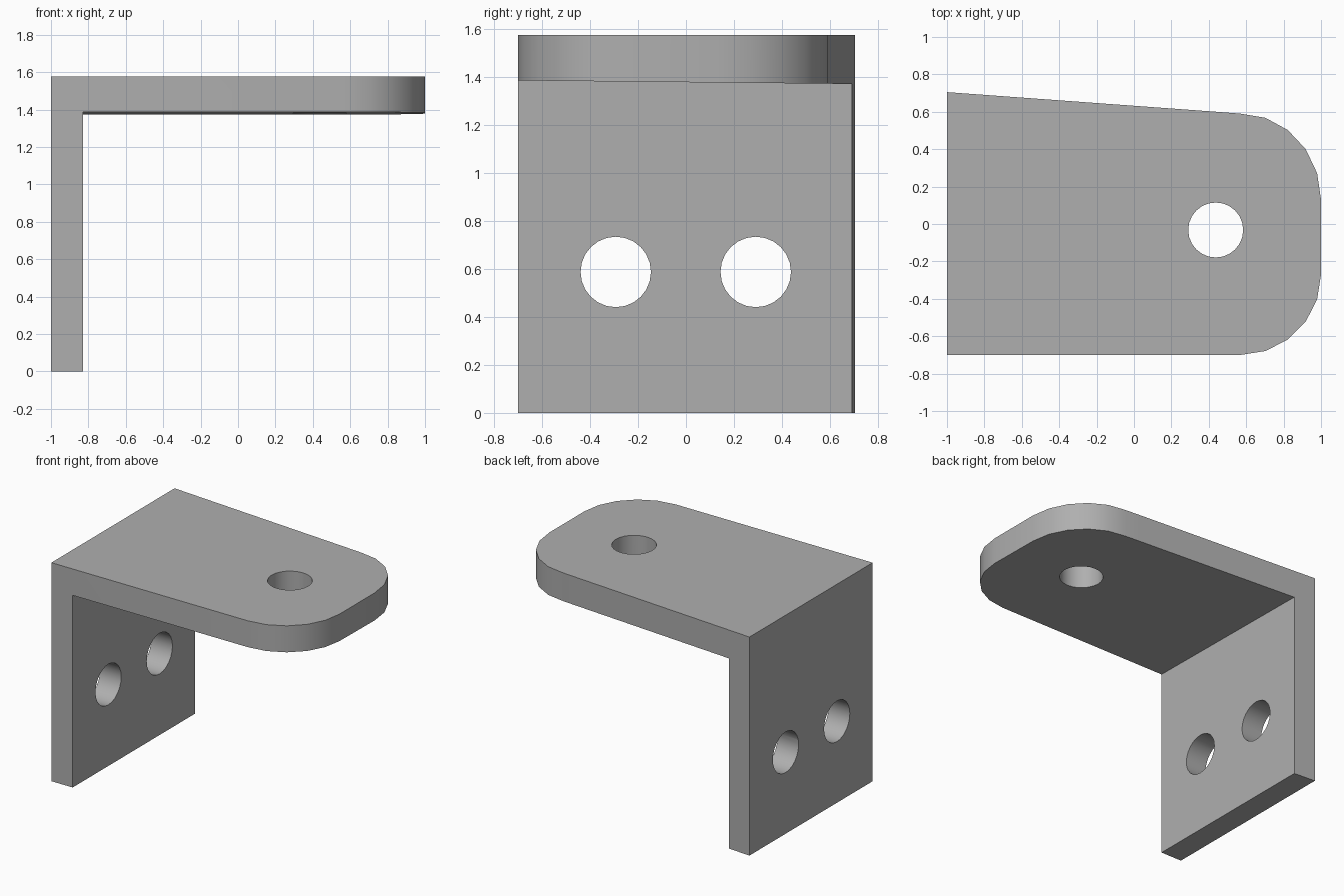
import bpy, bmesh, math
from mathutils import Matrix

default = bpy.data.objects.get("Cube")
if default:
    bpy.data.objects.remove(default, do_unlink=True)

TOP = 1.577        # upper face of the shelf
LEG_X = -0.83      # inner face of the upright leg
HOLE_R = 0.147

steel = bpy.data.materials.new("plain_grey")
steel.use_nodes = True
grey = (0.43, 0.43, 0.43, 1)
steel.diffuse_color = grey
steel.node_tree.nodes["Principled BSDF"].inputs["Base Color"].default_value = grey


def add_object(name, bm):
    bmesh.ops.recalc_face_normals(bm, faces=bm.faces)
    mesh = bpy.data.meshes.new(name)
    bm.to_mesh(mesh)
    bm.free()
    mesh.materials.append(steel)
    obj = bpy.data.objects.new(name, mesh)
    bpy.context.collection.objects.link(obj)
    return obj


def prism(name, profile, direction):
    """Extrude a closed 3D profile along a direction."""
    bm = bmesh.new()
    face = bm.faces.new([bm.verts.new(p) for p in profile])
    result = bmesh.ops.extrude_face_region(bm, geom=[face], use_keep_orig=True)
    moved = [g for g in result["geom"] if isinstance(g, bmesh.types.BMVert)]
    bmesh.ops.translate(bm, verts=moved, vec=direction)
    return add_object(name, bm)


def drill(name, centre, axis):
    """Round cutter along the x or z axis."""
    bm = bmesh.new()
    turn = Matrix.Rotation(math.pi / 2, 4, "Y") if axis == "X" else Matrix()
    bmesh.ops.create_cone(bm, cap_ends=True, segments=24, radius1=HOLE_R,
                          radius2=HOLE_R, depth=0.6,
                          matrix=Matrix.Translation(centre) @ turn)
    return add_object(name, bm)


def corner(cy, ry, start):
    """Quarter round at the free end of the shelf."""
    angles = [math.radians(start + 18 * i) for i in range(6)]
    return [(0.57 + 0.43 * math.cos(a), cy + ry * math.sin(a), 0) for a in angles]


# Bracket body: rounded, slightly tapered plan
plan = [(-1, -0.7, 0)] + corner(-0.27, 0.43, -90) + corner(0.13, 0.46, 0)
plan += [(0.44, 0.6, 0), (-1, 0.705, 0)]
bracket = prism("bracket", plan, (0, 0, TOP))

# Space under the shelf, with a slightly sloping ceiling
space = [(LEG_X, -1, -1), (LEG_X, 1, -1), (LEG_X, 1, 1.369), (LEG_X, -1, 1.390)]
cutters = [prism("under_shelf_cutter", space, (3, 0, 0))]

# Bolt holes
cutters.append(drill("shelf_hole_cutter", (0.437, -0.032, 1.48), "Z"))
for side, y in (("right", -0.293), ("left", 0.291)):
    cutters.append(drill(side + "_leg_hole_cutter", (-0.915, y, 0.588), "X"))

bpy.ops.object.select_all(action="DESELECT")
bpy.context.view_layer.objects.active = bracket
bracket.select_set(True)
for cutter in cutters:
    cutter.hide_render = True
    mod = bracket.modifiers.new("cut", "BOOLEAN")
    mod.operation = "DIFFERENCE"
    mod.solver = "EXACT"
    mod.object = cutter
    bpy.ops.object.modifier_apply(modifier=mod.name)
    bpy.data.objects.remove(cutter, do_unlink=True)

# Smooth rounds, sharp edges
bpy.ops.object.shade_smooth_by_angle(angle=math.radians(30))
